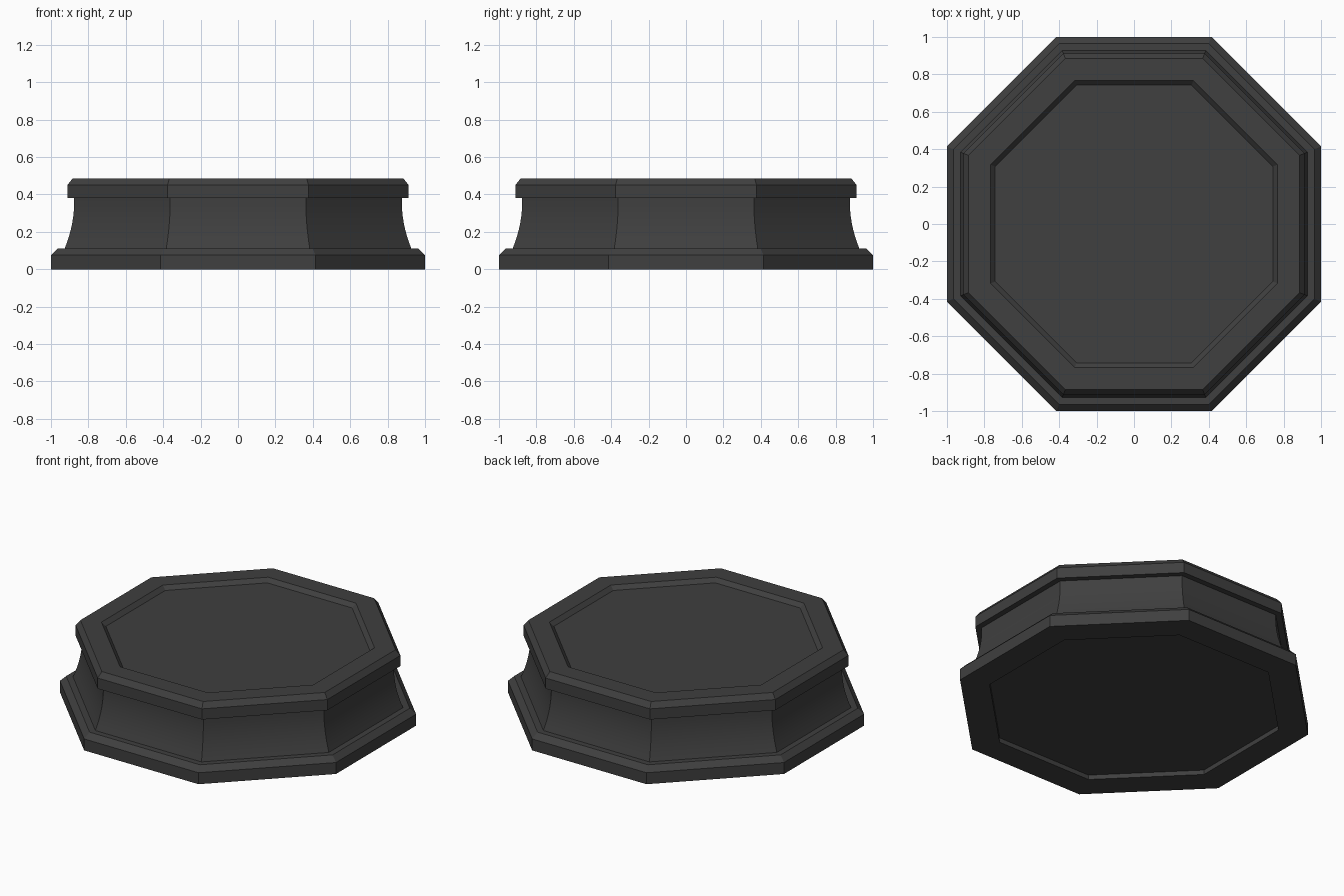
import bpy, bmesh, math

if "Cube" in bpy.data.objects:
    bpy.data.objects.remove(bpy.data.objects["Cube"])

# Half profile as (distance from axis to flat side, height), underside to top
cove = []
p0, p1, p2 = (0.927, 0.11), (0.872, 0.245), (0.876, 0.38)
for i in range(9):
    t = i / 8
    cove.append(tuple((1 - t) ** 2 * a + 2 * t * (1 - t) * b + t * t * c
                      for a, b, c in zip(p0, p1, p2)))

profile = [(0.83, 0.03), (0.83, 0.0),                  # recessed underside
           (1.0, 0.0), (1.0, 0.075), (0.965, 0.11)]    # chamfered foot
profile += cove                                        # hollow waist
profile += [(0.912, 0.38), (0.912, 0.45), (0.885, 0.485),  # top slab
            (0.767, 0.485), (0.742, 0.46)]             # sunken top panel


def octagonal_loft(name, points, sides=8):
    bm = bmesh.new()
    rings = []
    for apothem, z in points:
        r = apothem / math.cos(math.pi / sides)
        rings.append([bm.verts.new((r * math.cos((k + 0.5) * math.tau / sides),
                                    r * math.sin((k + 0.5) * math.tau / sides), z))
                      for k in range(sides)])
    for lo, hi in zip(rings, rings[1:]):
        for k in range(sides):
            n = (k + 1) % sides
            bm.faces.new((lo[k], lo[n], hi[n], hi[k]))
    bm.faces.new(rings[0][::-1])
    bm.faces.new(rings[-1])
    bmesh.ops.recalc_face_normals(bm, faces=bm.faces)
    mesh = bpy.data.meshes.new(name)
    bm.to_mesh(mesh)
    bm.free()
    obj = bpy.data.objects.new(name, mesh)
    bpy.context.collection.objects.link(obj)
    return obj


base = octagonal_loft("octagonal_base", profile)

# Dark finish
mat = bpy.data.materials.new("dark_grey")
mat.diffuse_color = (0.05, 0.05, 0.05, 1)
mat.use_nodes = True
mat.node_tree.nodes["Principled BSDF"].inputs["Base Color"].default_value = mat.diffuse_color
base.data.materials.append(mat)

# Smooth the cove, keep corners crisp
bpy.context.view_layer.objects.active = base
base.select_set(True)
bpy.ops.object.shade_smooth_by_angle(angle=math.radians(25))
